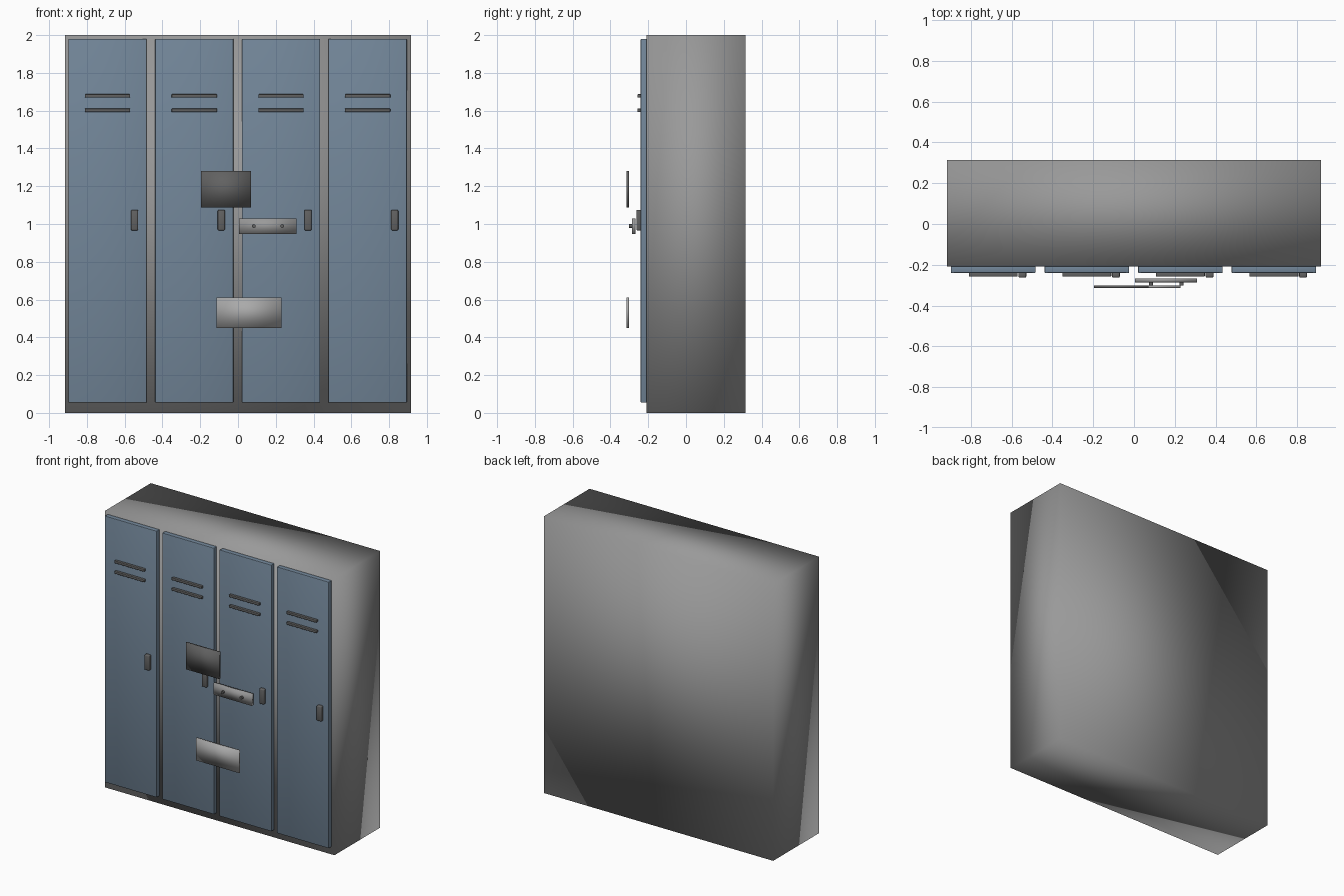
import bpy
from mathutils import Vector

cube = bpy.data.objects.get("Cube")
if cube:
    bpy.data.objects.remove(cube, do_unlink=True)


def material(name, r, g, b):
    m = bpy.data.materials.new(name)
    m.use_nodes = True
    m.diffuse_color = (r, g, b, 1)
    m.node_tree.nodes["Principled BSDF"].inputs["Base Color"].default_value = (r, g, b, 1)
    return m


grey = material("grey steel", 0.32, 0.32, 0.32)
blue = material("blue paint", 0.17, 0.24, 0.32)
dark = material("dark metal", 0.12, 0.12, 0.12)
pale = material("pale metal", 0.40, 0.40, 0.40)


def finish(name, mat, bevel):
    ob = bpy.context.object
    ob.name = name
    ob.data.materials.append(mat)
    bpy.ops.object.shade_smooth()
    if bevel:
        mod = ob.modifiers.new("Soft edges", "BEVEL")
        mod.width = bevel
        mod.segments = 2
    return ob


def box(name, low, high, mat, bevel=0):
    """Smooth-shaded box between two opposite corners."""
    low, high = Vector(low), Vector(high)
    bpy.ops.mesh.primitive_cube_add(size=1, location=(low + high) / 2)
    bpy.context.object.scale = high - low
    bpy.ops.object.transform_apply(location=False, rotation=False, scale=True)
    return finish(name, mat, bevel)


# Cabinet body
box("cabinet_body", (-0.917, -0.208, 0), (0.917, 0.314, 2), grey)

# Four doors, each with two vent slats and a handle
for i in range(4):
    x = (i - 1.5) * 0.459 - 0.002
    n = i + 1
    box(f"door_{n}", (x - 0.207, -0.24, 0.055), (x + 0.207, -0.205, 1.98), blue, 0.003)
    for label, z in (("upper", 1.678), ("lower", 1.602)):
        box(f"{label}_vent_{n}", (x - 0.12, -0.258, z - 0.009),
            (x + 0.12, -0.235, z + 0.009), dark, 0.003)
    box(f"handle_{n}", (x + 0.124, -0.263, 0.966), (x + 0.162, -0.235, 1.075), dark, 0.006)

# Loose plates floating in front of the doors
box("dark_plate", (-0.197, -0.314, 1.087), (0.07, -0.302, 1.281), dark)
box("pale_plate", (-0.115, -0.314, 0.45), (0.229, -0.302, 0.612), pale)

# Latch bar with two round studs
box("latch_bar", (0.005, -0.286, 0.947), (0.31, -0.268, 1.03), grey)
for side, x in (("right", 0.084), ("left", 0.234)):
    bpy.ops.mesh.primitive_cylinder_add(vertices=16, radius=0.01, depth=0.02,
                                        location=(x, -0.292, 0.989), rotation=(1.5708, 0, 0))
    finish(f"{side}_stud", dark, 0)
    bpy.ops.object.shade_smooth_by_angle()
